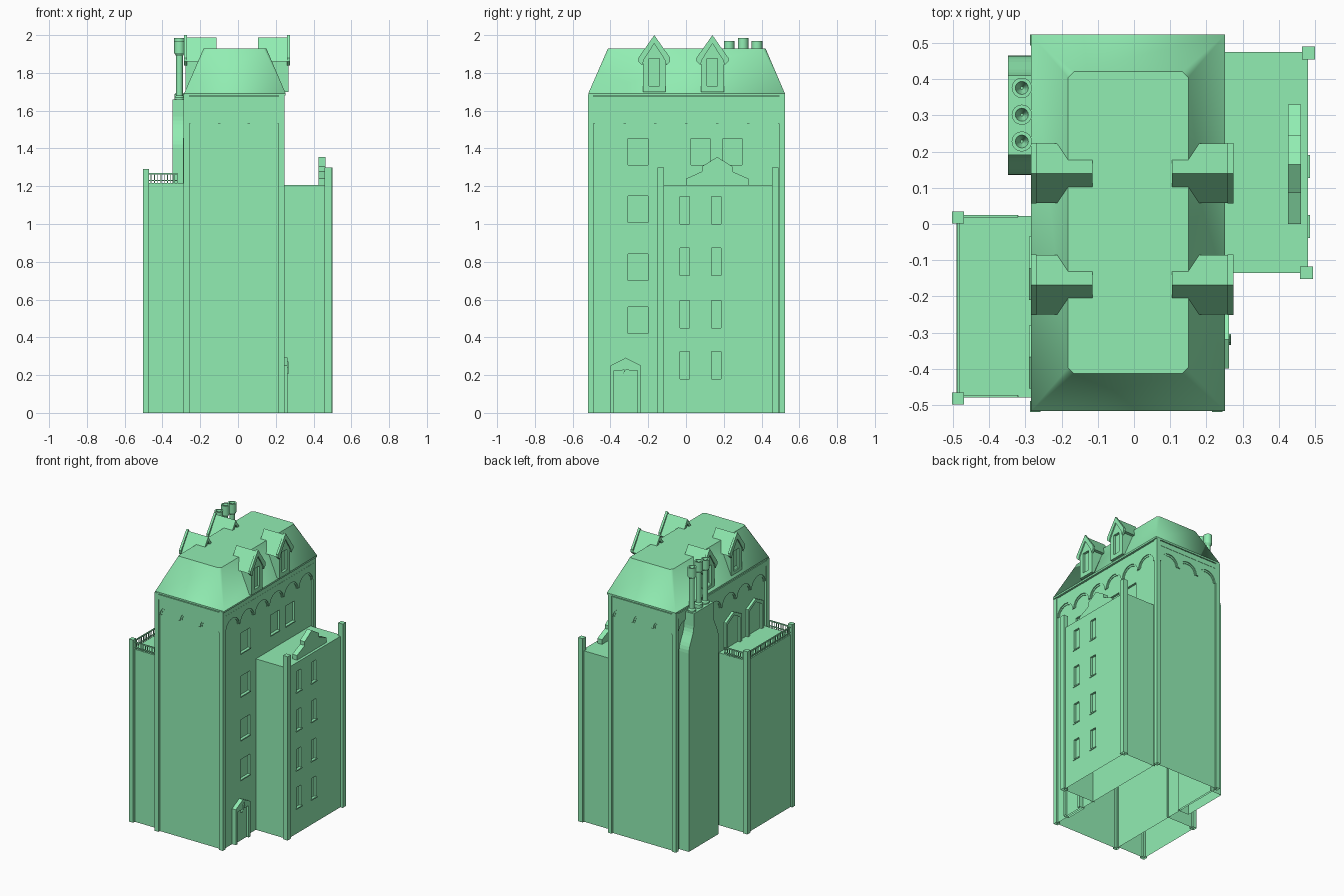
import bpy, bmesh, math

if "Cube" in bpy.data.objects:
    bpy.data.objects.remove(bpy.data.objects["Cube"])

stone = bpy.data.materials.new("green_stone")
stone.diffuse_color = (0.285, 0.85, 0.45, 1)
stone.use_nodes = True
stone.node_tree.nodes["Principled BSDF"].inputs["Base Color"].default_value = stone.diffuse_color


def add_mesh(name, verts, faces):
    me = bpy.data.meshes.new(name)
    bm = bmesh.new()
    vs = [bm.verts.new(v) for v in verts]
    for f in faces:
        bm.faces.new([vs[i] for i in f])
    bmesh.ops.recalc_face_normals(bm, faces=bm.faces)
    bm.to_mesh(me)
    bm.free()
    me.materials.append(stone)
    ob = bpy.data.objects.new(name, me)
    bpy.context.collection.objects.link(ob)
    return ob


def boxes(name, items):
    """items: (x0, x1, y0, y1, z0, z1)"""
    v, f = [], []
    for b in items:
        n = len(v)
        v += [(x, y, z) for x in b[0:2] for y in b[2:4] for z in b[4:6]]
        f += [[n + i for i in q] for q in ((0, 1, 3, 2), (4, 5, 7, 6), (0, 1, 5, 4),
                                           (2, 3, 7, 6), (0, 2, 6, 4), (1, 3, 7, 5))]
    return add_mesh(name, v, f)


def prism(name, pts, axis, lo, hi):
    """extrude a (u, z) outline along x or y"""
    n = len(pts)
    v = [(t, u, z) if axis == 'x' else (u, t, z) for t in (lo, hi) for u, z in pts]
    f = [list(range(n)), list(range(n, 2 * n))]
    f += [[i, (i + 1) % n, n + (i + 1) % n, n + i] for i in range(n)]
    return add_mesh(name, v, f)


def cut(ob, cutter):
    m = ob.modifiers.new("cut", 'BOOLEAN')
    m.operation, m.solver, m.object = 'DIFFERENCE', 'EXACT', cutter
    dg = bpy.context.evaluated_depsgraph_get()
    me = bpy.data.meshes.new_from_object(ob.evaluated_get(dg))
    ob.modifiers.clear()
    ob.data = me
    bpy.data.objects.remove(cutter)


def smooth(ob, deg):
    bpy.ops.object.select_all(action='DESELECT')
    bpy.context.view_layer.objects.active = ob
    ob.select_set(True)
    bpy.ops.object.shade_smooth_by_angle(angle=math.radians(deg))


# main tower with recessed windows on the right side
X0, X1, Y0, Y1 = -0.272, 0.234, -0.503, 0.509
tower = boxes("tower", [(X0, X1, Y0, Y1, 0, 1.69)])
wins = [(-0.308, -0.20, z, z + 0.14) for z in (0.42, 0.70, 1.008, 1.312)]
wins += [(0.027, 0.127, 1.312, 1.452), (0.196, 0.297, 1.312, 1.452)]
cut(tower, boxes("cutter", [(X1 - 0.015, X1 + 0.1) + w for w in wins]))
boxes("tower_sills", [(X1 - 0.005, X1 + 0.006, a, b, c - 0.008, c) for a, b, c, d in wins])
boxes("tower_corner_pilasters", [(x, x + 0.03, y, y + 0.03, 0, 1.685)
                                 for x in (-0.288, 0.215) for y in (-0.519, 0.493)])


# arched frieze under the eaves, in two stepped layers
def frieze_outline(a, b, n, k_r, h):
    w = (b - a) / n
    r = w * k_r
    pts = [(a, 1.645), (a, 1.532)]
    for i in range(n):
        c = a + w * (i + 0.5)
        pts += [(c - r * math.cos(math.pi * k / 10), 1.532 + h * math.sin(math.pi * k / 10))
                for k in range(11)]
    return pts + [(b, 1.532), (b, 1.645)]

for k_r, h, d in ((0.40, 0.058, 0.004), (0.46, 0.07, 0.010)):
    for nm, lo, hi in (("front", Y0 - d, Y0 + 0.01), ("back", Y1 - 0.01, Y1 + d)):
        prism(nm + "_frieze", frieze_outline(-0.258, 0.215, 3, k_r, h), 'y', lo, hi)
    for nm, lo, hi in (("left", X0 - d, X0 + 0.01), ("right", X1 - 0.01, X1 + d)):
        prism(nm + "_frieze", frieze_outline(-0.489, 0.493, 6, k_r, h), 'x', lo, hi)
boxes("cornice", [(-0.285, 0.243, -0.516, 0.521, 1.64, 1.675)])
boxes("eave", [(-0.285, 0.252, -0.517, 0.523, 1.68, 1.692)])

# mansard roof with softened hips
low = [(-0.285, -0.517), (0.252, -0.517), (0.252, 0.523), (-0.285, 0.523)]
a, b, c, d, e = -0.182, 0.15, -0.413, 0.421, 0.016
top = [(a, c + e), (a + e, c), (b - e, c), (b, c + e), (b, d - e), (b - e, d), (a + e, d), (a, d - e)]
rv = [(x, y, 1.692) for x, y in low] + [(x, y, 1.93) for x, y in top]
rf = [(0, 1, 2, 3), tuple(range(4, 12))]
for i in range(4):
    j = (i + 1) % 4
    rf += [(i, 4 + 2 * i, 5 + 2 * i), (i, j, 4 + 2 * j, 5 + 2 * i)]
smooth(add_mesh("mansard_roof", rv, rf), 55)

# dormers, two per side
for s, side in ((1, "right"), (-1, "left")):
    X = lambda t: -0.005 + s * t
    for c in (-0.168, 0.14):
        body = prism(side + "_dormer", [(c - 0.06, 1.70), (c + 0.06, 1.70), (c + 0.06, 1.88),
                                        (c, 1.97), (c - 0.06, 1.88)], 'x', X(0.15), X(0.272))
        cut(body, prism("cutter", [(c - 0.028, 1.73), (c + 0.028, 1.73), (c + 0.028, 1.875),
                                   (c - 0.028, 1.875)], 'x', X(0.255), X(0.30)))
        # thin folded gable roof and front trim
        prism(side + "_dormer_roof", [(c - 0.082, 1.86), (c, 1.988), (c + 0.082, 1.86),
                                      (c + 0.06, 1.86), (c, 1.955), (c - 0.06, 1.86)],
              'x', X(0.11), X(0.27))
        prism(side + "_dormer_trim", [(c - 0.084, 1.86), (c - 0.084, 1.88), (c, 2.0),
                                      (c + 0.084, 1.88), (c + 0.084, 1.86), (c + 0.064, 1.84),
                                      (c + 0.055, 1.87), (c, 1.955), (c - 0.055, 1.87),
                                      (c - 0.064, 1.84)], 'x', X(0.264), X(0.28))

# right wing with two columns of windows
wing = boxes("right_wing", [(0.22, 0.481, -0.135, 0.475, 0, 1.207)])
wins = [(y, y + 0.05, z, z + 0.145) for y in (-0.032, 0.134) for z in (0.18, 0.45, 0.727, 1.0)]
cut(wing, boxes("cutter", [(0.466, 0.6) + w for w in wins]))
boxes("right_wing_sills", [(0.475, 0.486, a - 0.007, b + 0.007, c - 0.008, c)
                           for a, b, c, d in wins])
boxes("right_wing_posts", [(0.459, 0.495, -0.152, -0.117, 0, 1.298),
                           (0.464, 0.5, 0.455, 0.49, 0, 1.298)])
prism("right_wing_gable", [(0, 1.20), (0, 1.24), (0.085, 1.278), (0.085, 1.305), (0.165, 1.355),
                           (0.245, 1.305), (0.245, 1.278), (0.33, 1.24), (0.33, 1.20)],
      'x', 0.425, 0.462)

# left wing, posts and terrace railing
boxes("left_wing", [(-0.49, -0.26, -0.48, 0.022, 0, 1.218)])
boxes("left_wing_posts", [(-0.503, -0.47, y, y + 0.033, 0, 1.29) for y in (-0.499, 0.001)])
rails = []
for z, h in ((1.228, 0.006), (1.263, 0.008)):
    rails += [(-0.475, -0.32, y, y + 0.007, z, z + h) for y in (-0.48, 0.018)]
    rails.append((-0.489, -0.482, -0.475, 0.02, z, z + h))
for i in range(9):
    x = -0.462 + i * 0.0173
    rails += [(x, x + 0.004, y, y + 0.004, 1.215, 1.265) for y in (-0.478, 0.02)]
for i in range(25):
    y = -0.46 + i * 0.0188
    rails.append((-0.487, -0.483, y, y + 0.004, 1.215, 1.265))
boxes("terrace_railing", rails)


# pedimented doorways
def doorway(name, y0, y1, z0, zs, zp, back, face, t, inner_s, inner_p):
    c = (y0 + y1) / 2
    ob = prism(name, [(y0, z0), (y1, z0), (y1, zs), (c, zp), (y0, zs)], 'x', back, face)
    s = math.copysign(1, face - back)
    cut(ob, prism("cutter", [(y0 + t, z0 - 0.1), (y1 - t, z0 - 0.1), (y1 - t, inner_s),
                             (c, inner_p), (y0 + t, inner_s)],
                  'x', face - s * 0.016, face + s * 0.1))

doorway("front_door", -0.40, -0.238, 0, 0.25, 0.292, 0.22, 0.263, 0.018, 0.225, 0.226)
prism("front_door_ornament", [(-0.335, 0.205), (-0.318, 0.24), (-0.328, 0.24), (-0.308, 0.272),
                              (-0.312, 0.248), (-0.304, 0.248)], 'x', 0.255, 0.268)
for y in (-0.21, -0.455):
    doorway("terrace_door", y, y + 0.175, 1.215, 1.41, 1.455, -0.26, -0.29, 0.022, 1.395, 1.432)

# chimney stack with curved shoulders
side = [(0.165 - 0.055 * 0.5 * (1 - math.cos(math.pi * k / 8)), 1.40 + 0.17 * k / 8)
        for k in range(9)]
half = [(0.165, 0.0)] + side + [(0.11, 1.66)]
prism("chimney_stack", [(0.30 + w, z) for w, z in half] + [(0.30 - w, z) for w, z in half[::-1]],
      'x', -0.348, -0.26)

# three round chimney pots
N = 16
pot = [(0.027, 1.65), (0.027, 1.685), (0.018, 1.695), (0.018, 1.905), (0.028, 1.92),
       (0.028, 1.985), (0.018, 1.985), (0.004, 1.93)]
for y, dz in ((0.228, -0.015), (0.302, 0), (0.376, -0.015)):
    v = [(-0.31 + r * math.cos(2 * math.pi * i / N), y + r * math.sin(2 * math.pi * i / N),
          z + dz) for r, z in pot for i in range(N)]
    f = [(k * N + i, k * N + (i + 1) % N, (k + 1) * N + (i + 1) % N, (k + 1) * N + i)
         for k in range(len(pot) - 1) for i in range(N)]
    f += [list(range(N)), list(range((len(pot) - 1) * N, len(pot) * N))]
    smooth(add_mesh("chimney_pot", v, f), 30)

# open undersides, and open wing walls where they meet the tower
for ob in bpy.data.objects:
    bm = bmesh.new()
    bm.from_mesh(ob.data)
    hidden = {"right_wing": 0.22, "left_wing": -0.26}.get(ob.name, 9)
    dead = [f for f in bm.faces if all(abs(v.co.z) < 1e-4 for v in f.verts)
            or all(abs(v.co.x - hidden) < 1e-4 for v in f.verts)]
    bmesh.ops.delete(bm, geom=dead, context='FACES')
    bm.to_mesh(ob.data)
    bm.free()
